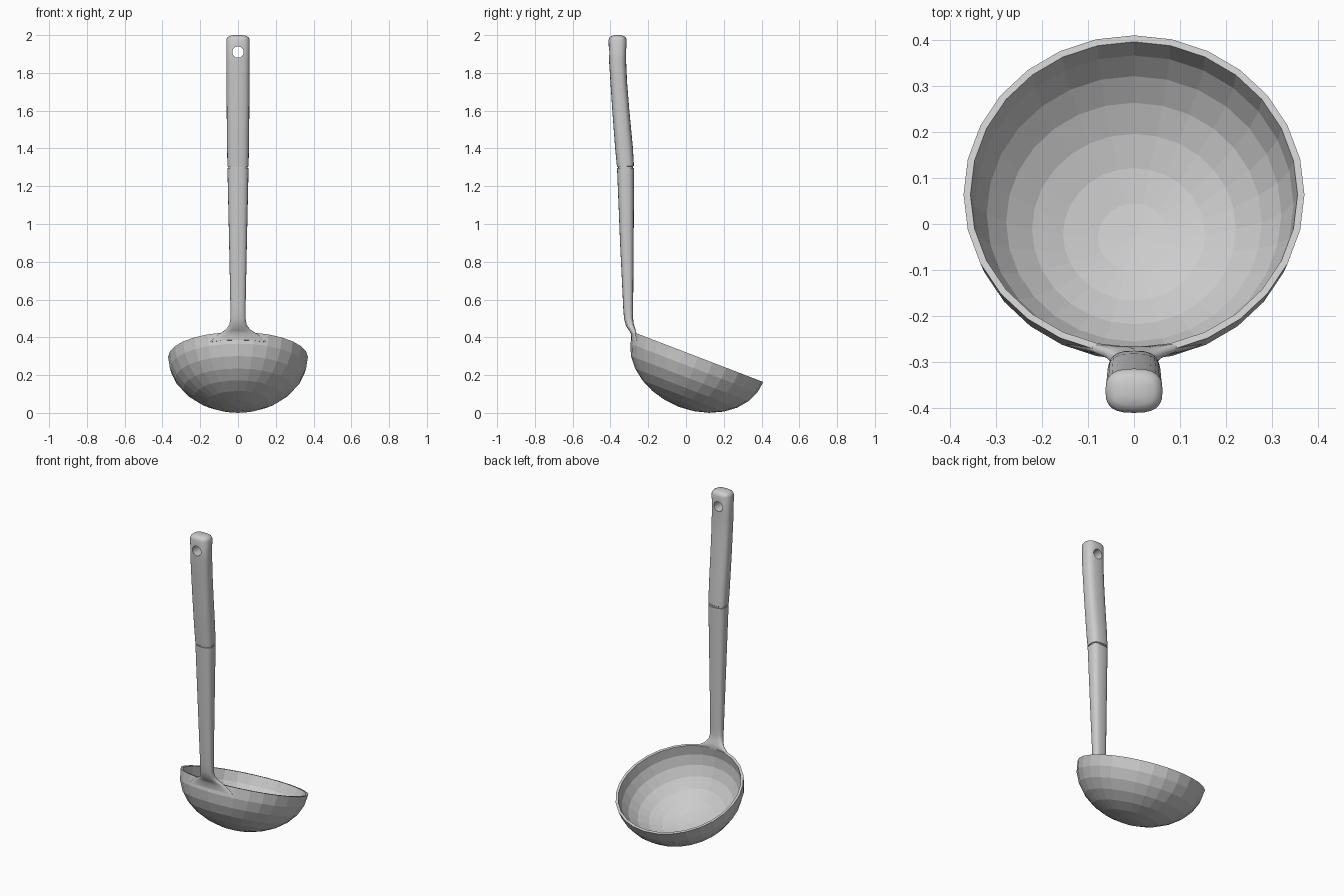
import bpy, bmesh
from math import sin, cos, pi, radians, copysign
from mathutils import Vector, Matrix

cube = bpy.data.objects.get("Cube")
if cube:
    bpy.data.objects.remove(cube, do_unlink=True)

steel = bpy.data.materials.new("brushed grey")
GREY = (0.6, 0.6, 0.6, 1)
steel.use_nodes = True
steel.diffuse_color = GREY
steel.node_tree.nodes["Principled BSDF"].inputs["Base Color"].default_value = GREY

TILT = radians(-21)
RIM_CENTRE = Vector((0, 0.064, 0.296))
RADIUS, DEPTH, WALL = 0.37, 0.283, 0.015


def finish(name, bm, smooth=False):
    bmesh.ops.recalc_face_normals(bm, faces=bm.faces)
    mesh = bpy.data.meshes.new(name)
    bm.to_mesh(mesh)
    bm.free()
    mesh.materials.append(steel)
    obj = bpy.data.objects.new(name, mesh)
    bpy.context.collection.objects.link(obj)
    if smooth:
        select(obj)
        bpy.ops.object.shade_smooth_by_angle(angle=radians(40))
    return obj


def select(obj):
    bpy.ops.object.select_all(action='DESELECT')
    obj.select_set(True)
    bpy.context.view_layer.objects.active = obj


def loft(name, stations, sides=24, power=0.72):
    """Rounded sections (y, z, half width, half depth, bend) along a path in the yz plane."""
    bm = bmesh.new()
    path = [Vector((0, s[0], s[1])) for s in stations]
    rings = []
    for i, (y, z, hw, hd, bend) in enumerate(stations):
        along = (path[min(i + 1, len(path) - 1)] - path[max(i - 1, 0)]).normalized()
        across = Vector((0, along.z, -along.y))
        ring = []
        for k in range(sides):
            a = 2 * pi * k / sides
            c, s = (copysign(abs(f) ** power, f) for f in (cos(a), sin(a)))
            x = hw * c
            # Wrap the lower sections around the rim
            wrap = Vector((0, cos(TILT), sin(TILT))) * (bend * x * x / (2 * RADIUS))
            ring.append(bm.verts.new(path[i] + Vector((x, 0, 0)) + across * hd * s + wrap))
        rings.append(ring)
    for low, high in zip(rings, rings[1:]):
        for k in range(sides):
            n = (k + 1) % sides
            bm.faces.new((low[k], low[n], high[n], high[k]))
    bm.faces.new(rings[0][::-1])
    bm.faces.new(rings[-1])
    return finish(name, bm, True)


# Faceted bowl with a thin wall and flat rim
bm = bmesh.new()
STEPS = 7
angles = [pi / 2 * k / STEPS for k in range(STEPS + 1)]
profile = [(RADIUS * sin(a), -DEPTH * cos(a)) for a in angles]
profile += [((RADIUS - WALL) * sin(a), -(DEPTH - WALL) * cos(a)) for a in reversed(angles)]
verts = [bm.verts.new((r, 0, z)) for r, z in profile]
edges = [bm.edges.new(pair) for pair in zip(verts, verts[1:])]
bmesh.ops.spin(bm, geom=verts + edges, cent=(0, 0, 0), axis=(0, 0, 1),
               angle=2 * pi, steps=28, use_duplicate=False)
bmesh.ops.remove_doubles(bm, verts=bm.verts, dist=0.0005)
bm.transform(Matrix.Translation(RIM_CENTRE) @ Matrix.Rotation(TILT, 4, 'X'))
finish("bowl", bm)

# Shaft with a neck that flares into the back of the rim
loft("shaft_and_neck", [
    (-0.286, 0.385, 0.150, 0.006, 1),
    (-0.279, 0.420, 0.105, 0.013, 1),
    (-0.285, 0.442, 0.065, 0.017, 0.8),
    (-0.297, 0.465, 0.046, 0.021, 0.3),
    (-0.304, 0.500, 0.040, 0.024, 0),
    (-0.306, 0.550, 0.040, 0.026, 0),
    (-0.313, 0.900, 0.047, 0.036, 0),
    (-0.320, 1.296, 0.056, 0.045, 0),
])

# Grip, starting with a recessed collar that leaves a narrow groove
grip = loft("grip", [
    (-0.320, 1.285, 0.050, 0.039, 0),
    (-0.320, 1.304, 0.050, 0.039, 0),
    (-0.3205, 1.305, 0.056, 0.045, 0),
    (-0.328, 1.400, 0.058, 0.047, 0),
    (-0.345, 1.600, 0.060, 0.045, 0),
    (-0.356, 1.750, 0.061, 0.044, 0),
    (-0.362, 1.860, 0.062, 0.045, 0),
    (-0.362, 1.975, 0.062, 0.048, 0),
    (-0.362, 1.988, 0.057, 0.043, 0),
    (-0.362, 1.996, 0.044, 0.031, 0),
    (-0.362, 2.000, 0.022, 0.014, 0),
])

# Hanging hole through the grip
bm = bmesh.new()
bmesh.ops.create_cone(bm, cap_ends=True, segments=24, radius1=0.03, radius2=0.03, depth=0.3,
                      matrix=Matrix.Translation((0, -0.362, 1.91)) @ Matrix.Rotation(pi / 2, 4, 'X'))
cutter = finish("hole_cutter", bm)
cutter.hide_render = True
cut = grip.modifiers.new("hanging_hole", 'BOOLEAN')
cut.operation = 'DIFFERENCE'
cut.solver = 'EXACT'
cut.object = cutter
select(grip)
bpy.ops.object.modifier_apply(modifier=cut.name)
bpy.data.objects.remove(cutter, do_unlink=True)
bpy.ops.object.shade_smooth_by_angle(angle=radians(40))
